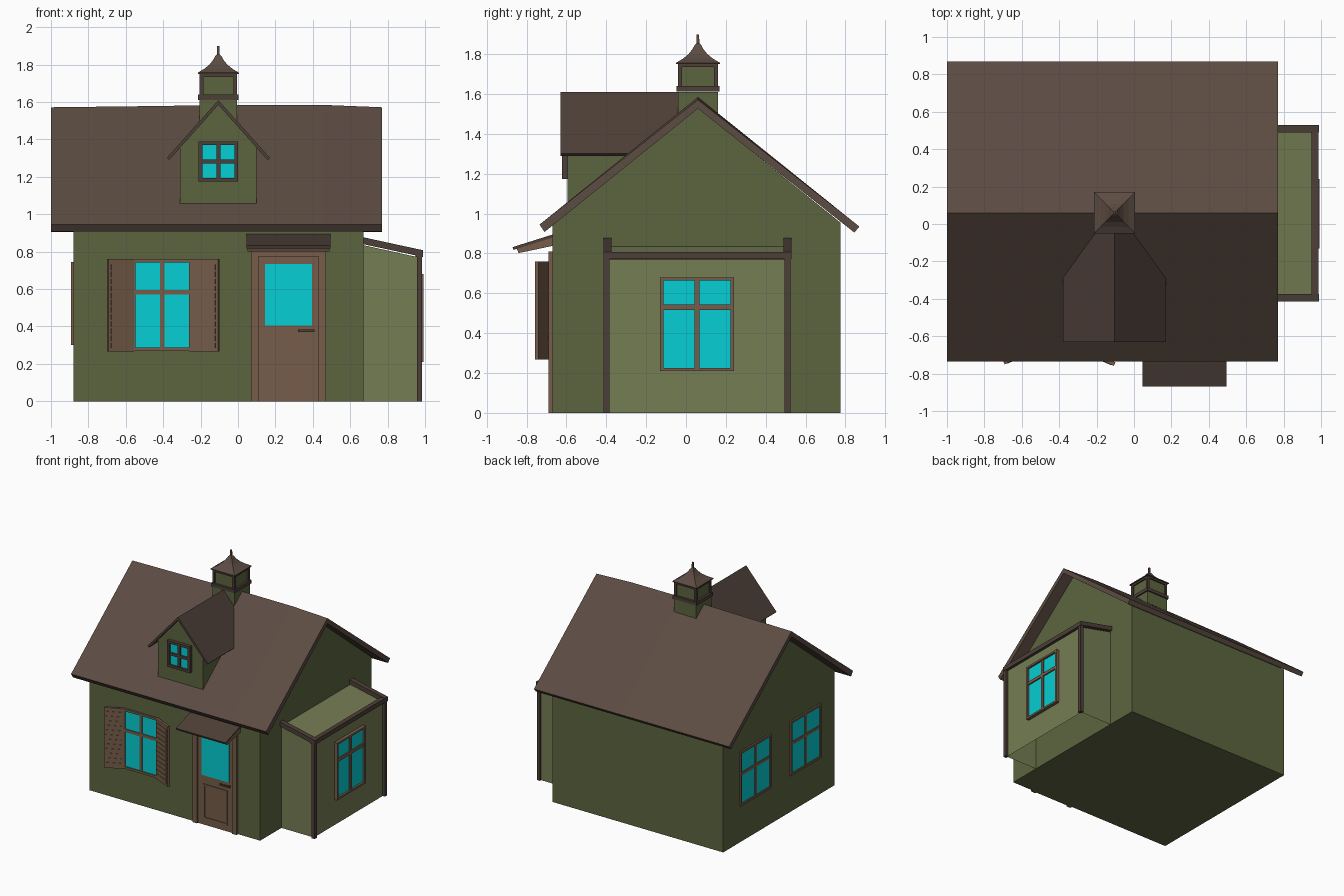
import bpy, bmesh
from math import radians
from mathutils import Matrix, Vector

if "Cube" in bpy.data.objects:
    bpy.data.objects.remove(bpy.data.objects["Cube"])


def material(name, rgb):
    m = bpy.data.materials.new(name)
    m.diffuse_color = [(c / 255) ** 2.2 for c in rgb] + [1]
    m.use_nodes = True
    m.node_tree.nodes["Principled BSDF"].inputs["Base Color"].default_value = m.diffuse_color
    return m


GREEN = material("wall_green", (93, 101, 66))
LIGHT = material("annex_green", (116, 124, 84))
ROOF = material("roof_brown", (92, 77, 68))
TRIM = material("trim_brown", (78, 65, 58))
WOOD = material("wood_brown", (117, 93, 75))
GLASS = material("glass_cyan", (14, 205, 210))


def finish(name, bm, mat, matrix=None):
    bmesh.ops.recalc_face_normals(bm, faces=bm.faces[:])
    me = bpy.data.meshes.new(name)
    bm.to_mesh(me)
    bm.free()
    me.materials.append(mat)
    ob = bpy.data.objects.new(name, me)
    bpy.context.collection.objects.link(ob)
    if matrix:
        ob.matrix_world = matrix
    return ob


def boxes(name, mat, items, matrix=None):
    """One object from boxes given as (x0, x1, y0, y1, z0, z1)."""
    bm = bmesh.new()
    for x0, x1, y0, y1, z0, z1 in items:
        m = (Matrix.Translation(((x0 + x1) / 2, (y0 + y1) / 2, (z0 + z1) / 2))
             @ Matrix.Diagonal((x1 - x0, y1 - y0, z1 - z0, 1)))
        bmesh.ops.create_cube(bm, size=1, matrix=m)
    return finish(name, bm, mat, matrix)


def loft(name, mat, rings, caps=True, cut=None):
    """Skin closed rings of points; cut = (point, normal) drops what lies behind."""
    bm = bmesh.new()
    vs = [[bm.verts.new(p) for p in r] for r in rings]
    n = len(vs[0])
    for a, b in zip(vs, vs[1:]):
        for i in range(n):
            bm.faces.new((a[i], a[(i + 1) % n], b[(i + 1) % n], b[i]))
    if caps:
        bm.faces.new(vs[0])
        bm.faces.new(vs[-1])
    if cut:
        bmesh.ops.bisect_plane(bm, geom=bm.verts[:] + bm.edges[:] + bm.faces[:],
                               plane_co=cut[0], plane_no=cut[1], clear_inner=True)
    return finish(name, bm, mat)


def along_x(profile, x0, x1):
    return [[(x, y, z) for y, z in profile] for x in (x0, x1)]


def along_y(profile, y0, y1):
    return [[(x, y, z) for x, z in profile] for y in (y0, y1)]


def window(name, mat, x, y, turn, w, z0, z1, bar_z, depth, t=0.018, bar=0.025):
    """Four-pane window; local -y points out of the wall."""
    m = Matrix.Translation((x, y, 0)) @ Matrix.Rotation(radians(turn), 4, 'Z')
    h, d = w / 2, -depth
    boxes(name + "_frame", mat, [
        (-h, -h + t, d, 0.01, z0, z1), (h - t, h, d, 0.01, z0, z1),
        (-h + t, h - t, d, 0.01, z0, z0 + t), (-h + t, h - t, d, 0.01, z1 - t, z1),
        (-bar / 2, bar / 2, d * 0.8, 0.01, z0 + t, z1 - t),
        (-h + t, h - t, d * 0.8, 0.01, bar_z - bar / 2, bar_z + bar / 2)], m)
    boxes(name + "_glass", GLASS, [(-h + t, h - t, d * 0.4, 0.005, z0 + t, z1 - t)], m)


# House body with gables
loft("house_body", GREEN, along_x(
    [(-.67, 0), (.775, 0), (.775, .955), (.06, 1.53), (-.67, .945)], -.88, .67))

# Main roof, its ridge dipping a little at both ends
loft("main_roof", ROOF, [
    [(x, -.735, .945), (x, .06, 1.585 - s), (x, .87, .935),
     (x, .845, .905), (x, .06, 1.54 - s), (x, -.71, .908)]
    for x, s in ((-1, .013), (-.5, .007), (0, 0), (.45, 0), (.77, .013))])

# Dormer, trimmed where it meets the main roof
CX, CY = -.105, .06
cut = (Vector((0, .06, 1.56)), Vector((0, -.805, 1)))
loft("dormer_body", GREEN, along_y(
    [(CX - .205, 1.03), (CX + .205, 1.03), (CX + .205, 1.36), (CX, 1.59),
     (CX - .205, 1.36)], -.595, CY), cut=cut)
loft("dormer_roof", TRIM, along_y(
    [(CX, 1.61), (CX + .275, 1.302), (CX + .263, 1.29), (CX, 1.585),
     (CX - .263, 1.29), (CX - .275, 1.302)], -.63, CY), cut=cut)
window("dormer_window", TRIM, CX, -.595, 0, .21, 1.175, 1.39, 1.283, .028, .02, .022)

# Cupola: base, bands, corner posts, flared roof with spire
boxes("cupola_base", GREEN, [(CX - .1, CX + .1, CY - .1, CY + .1, 1.48, 1.61)])
boxes("cupola_band", TRIM, [(CX - .108, CX + .108, CY - .108, CY + .108, 1.612, 1.64)])
boxes("cupola_walls", GREEN, [(CX - .09, CX + .09, CY - .09, CY + .09, 1.63, 1.75)])
posts = []
for sx in (-1, 1):
    for sy in (-1, 1):
        px, py = CX + sx * .09, CY + sy * .09
        posts.append((px - .01, px + .01, py - .01, py + .01, 1.64, 1.735))
posts.append((CX - .1, CX + .1, CY - .1, CY + .1, 1.735, 1.752))
boxes("cupola_posts", TRIM, posts)
loft("cupola_roof", ROOF, [
    [(CX + a * h, CY + b * h, z) for a, b in ((-1, -1), (1, -1), (1, 1), (-1, 1))]
    for h, z in ((.11, 1.75), (.11, 1.757), (.075, 1.778), (.048, 1.8), (.028, 1.825),
                 (.015, 1.848), (.007, 1.855), (.006, 1.9))])

# Side annex: open below, sloped top, corner posts and roof rails
wall = [(.67, 0), (.67, .835), (.965, .77), (.965, 0)]
bay = bmesh.new()
ends = [[bay.verts.new((x, y, z)) for x, z in wall] for y in (-.395, .51)]
for e in ends:
    bay.faces.new(e)
for i in (1, 2):
    bay.faces.new((ends[0][i], ends[0][i + 1], ends[1][i + 1], ends[1][i]))
finish("annex_walls", bay, LIGHT)
boxes("annex_posts", TRIM, [(.957, .985, y, y + .03, 0, .78) for y in (-.415, .495)]
      + [(.95, .987, -.415, .525, .772, .808)])
rail = [(.67, .877), (.988, .808), (.988, .772), (.67, .84)]
for side, y in (("front", -.415), ("back", .49)):
    loft("annex_rail_" + side, TRIM, along_y(rail, y, y + .04))
window("annex_window", WOOD, .965, .055, 90, .37, .21, .68, .53, .027, .016, .026)

# Left wall windows
for side, y in (("front", -.285), ("back", .365)):
    window("left_window_" + side, WOOD, -.88, y, -90, .4, .3, .745, .56, .013)

# Front window and its open slatted shutters
window("front_window", WOOD, -.405, -.67, 0, .32, .27, .76, .583, .016)
for side, hx, angle, s, w in (("left", -.565, 24, -1, .148), ("right", -.253, -24, 1, .168)):
    m = Matrix.Translation((hx, -.672, 0)) @ Matrix.Rotation(radians(angle), 4, 'Z')
    u0, u1 = sorted((0, s * w))
    parts = [(u0, u1, -.02, 0, .267, .76)]
    parts += [(u0 + .015, u1 - .015, -.023, -.01, .285 + i * .038, .313 + i * .038)
              for i in range(12)]
    boxes("shutter_" + side, WOOD, parts, m)

# Door
boxes("door_frame", WOOD, [(.07, .11, -.69, -.66, 0, .81), (.43, .47, -.69, -.66, 0, .81),
                           (.11, .43, -.69, -.66, .775, .81)])
boxes("door", WOOD, [(.11, .43, -.677, -.66, 0, .775)])
boxes("door_panel", WOOD, [(.16, .175, -.684, -.67, .05, .335), (.365, .38, -.684, -.67, .05, .335),
                           (.175, .365, -.684, -.67, .05, .065), (.175, .365, -.684, -.67, .32, .335)])
boxes("door_glass", GLASS, [(.145, .395, -.68, -.67, .405, .735)])
boxes("door_handle", TRIM, [(.32, .41, -.697, -.688, .37, .383), (.39, .405, -.69, -.67, .37, .383)])

# Awning over the door
loft("awning", TRIM, along_x([(-.67, .895), (-.87, .832), (-.866, .818), (-.67, .88)], .045, .495))
loft("awning_underside", WOOD, along_x(
    [(-.67, .88), (-.85, .823), (-.84, .802), (-.67, .838)], .05, .49))
